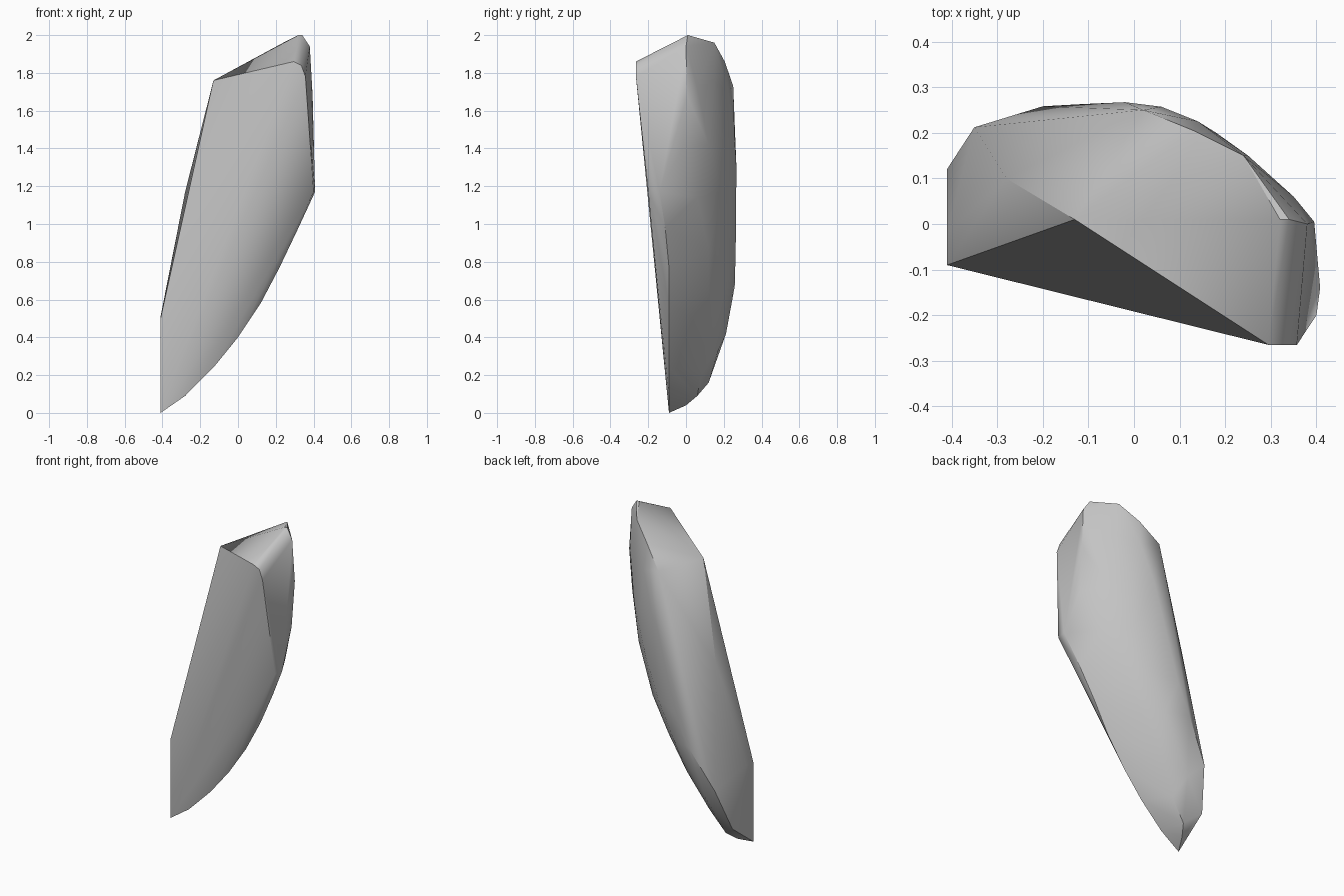
import bpy, bmesh, math

# Facet corners: flat front face, sloped cap and straight left side
front = [(-.41, -.09, 0), (-.41, -.09, .5), (-.13, .01, 1.76), (.295, -.265, 1.86),
         (.335, -.265, 1.84), (.357, -.265, 1.78), (.40, -.20, 1.17), (.408, -.14, 1.17)]
cap = [(.32, .01, 2), (.34, .01, 2), (.38, 0, 1.94), (.24, .15, 1.96),
       (.13, .205, 1.86), (.02, .25, 1.73)]
left = [(-.41, -.02, .51), (-.28, .10, 1.17), (-.41, .12, .16), (-.35, .212, .42)]

# Rounded belly: keel line, bulging middle and back edge
keel = [(-.28, -.09, .09), (-.13, -.09, .24), (0, -.09, .40),
        (.12, -.09, .58), (.22, -.09, .77), (.32, -.11, .98)]
belly = [(-.36, 0, .04), (-.32, .06, .09), (-.22, .08, .22), (-.26, .17, .33),
         (-.09, .12, .44), (.04, .12, .65), (-.06, .21, .67), (.15, .12, .86),
         (.05, .21, .90), (.29, .06, 1.14), (.16, .19, 1.17), (.39, -.02, 1.40),
         (.28, .12, 1.42), (.18, .20, 1.42), (.395, .005, 1.68),
         (.35, .06, 1.72), (.25, .15, 1.75), (.14, .225, 1.70)]
back = [(-.20, .258, .67), (-.11, .263, .86), (-.02, .267, 1.30), (.06, .257, 1.45)]

# Stone shard: convex skin over the corners
bm = bmesh.new()
for p in front + cap + left + keel + belly + back:
    bm.verts.new(p)
res = bmesh.ops.convex_hull(bm, input=bm.verts)
loose = [v for v in bm.verts if not v.link_faces]
bmesh.ops.delete(bm, geom=loose, context='VERTS')
bmesh.ops.recalc_face_normals(bm, faces=bm.faces)
mesh = bpy.data.meshes.new("stone_shard")
bm.to_mesh(mesh)
bm.free()
shard = bpy.data.objects.new("stone_shard", mesh)
bpy.context.collection.objects.link(shard)

# Plain grey stone
grey = bpy.data.materials.new("grey_stone")
grey.diffuse_color = (.55, .55, .55, 1)
mesh.materials.append(grey)

# Smooth the belly, keep the facet edges sharp
bpy.context.view_layer.objects.active = shard
shard.select_set(True)
bpy.ops.object.shade_smooth_by_angle(angle=math.radians(30))
